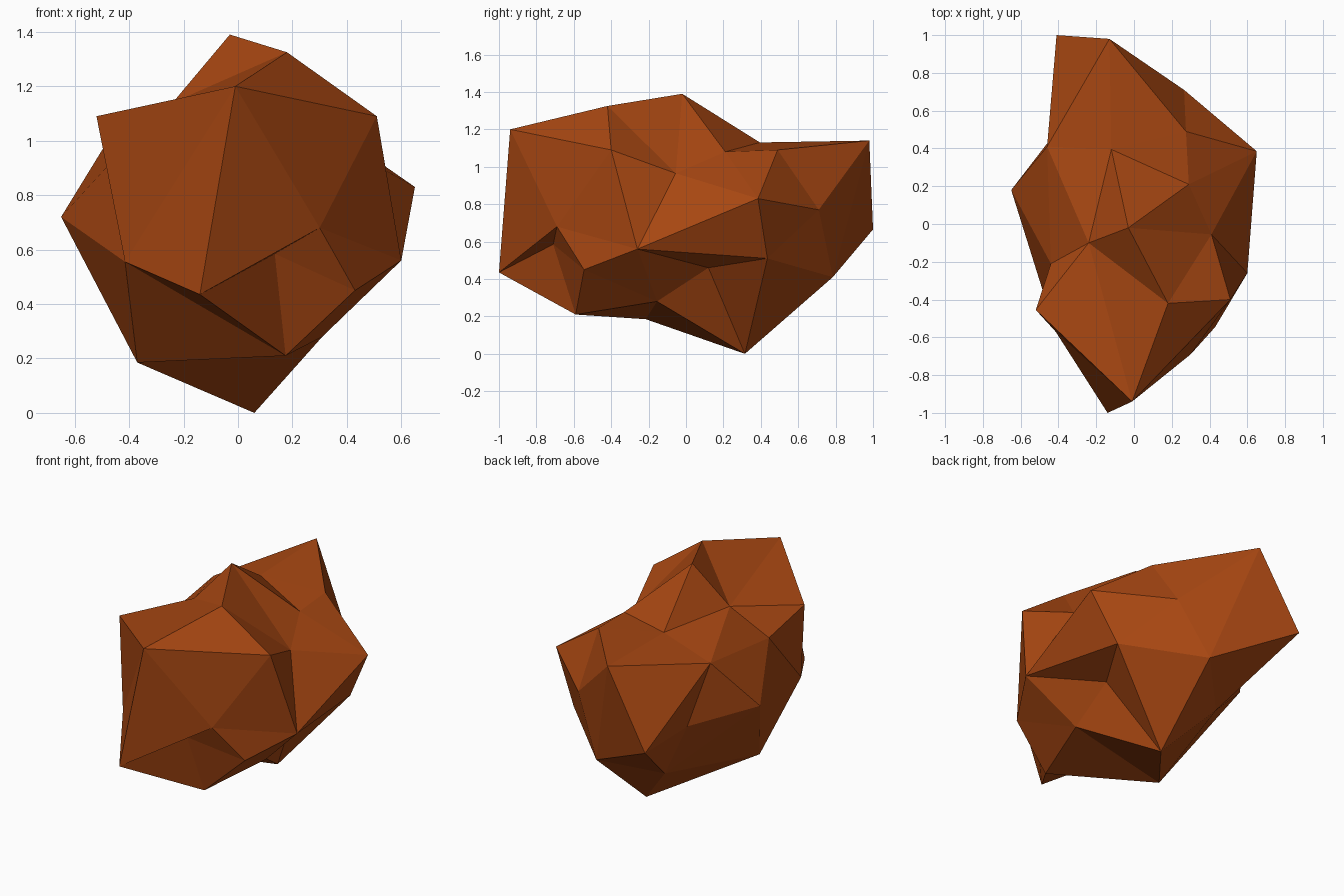
import bpy, bmesh, random
from mathutils import Vector

if "Cube" in bpy.data.objects:
    bpy.data.objects.remove(bpy.data.objects["Cube"])

random.seed(1)

# Rock corners (x, y, z)
CORNERS = [
    (-.03, -.02, 1.39), (.18, -.42, 1.325), (-.01, -.94, 1.20), (-.52, -.455, 1.09),
    (.51, -.40, 1.09), (.65, .385, .83), (-.65, .18, .72), (.30, -.69, .68),
    (.135, -.71, .585), (.60, -.26, .56), (-.415, -.57, .555), (-.14, -1, .435),
    (.43, -.545, .45), (.175, -.59, .21), (-.37, -.215, .185), (.06, .315, 0),
    (.41, -.055, .965), (.29, .21, 1.08), (-.12, .395, 1.13), (-.13, .98, 1.14),
    (-.41, 1, .665), (.275, .49, 1.09), (.265, .71, .77), (.49, .435, .51),
    (.31, .12, .46), (.31, -.155, .28), (.085, .785, .41), (-.46, .41, 1.03),
    (-.24, -.10, 1.14), (-.44, -.21, .95), (-.2, .5, .29), (-.38, .53, .65)]

# Ridges and creases that must run between two corners
RIDGES = [
    (2, 10), (2, 11), (2, 7), (7, 4), (7, 9), (7, 11), (8, 11), (11, 13), (10, 13),
    (13, 14), (6, 10), (10, 29), (3, 10), (27, 29), (27, 28), (6, 29), (18, 28),
    (0, 18), (1, 28), (3, 28), (1, 2), (2, 4), (1, 16), (0, 16), (4, 9), (9, 16),
    (5, 16), (5, 17), (17, 18), (18, 21), (18, 19), (5, 21), (5, 22), (19, 26),
    (23, 26), (15, 23), (15, 24), (9, 24), (9, 23), (5, 9), (9, 25), (13, 25),
    (14, 25), (14, 15), (14, 30), (20, 30), (6, 30), (20, 27), (19, 27), (6, 27),
    (6, 14)]

CENTRE = Vector((0, 0, .7))


def crosses(p, q, r, s):
    """True if the arcs pq and rs cross on the unit sphere."""
    n, m = p.cross(q), r.cross(s)
    return (n.dot(r) * n.dot(s) < -1e-10 and m.dot(p) * m.dot(q) < -1e-10
            and (p + q).dot(r + s) > 0)


def far_corners(e):
    return [v for f in e.link_faces for v in f.verts if v not in e.verts]


# Skin the corner directions over a unit sphere
bm = bmesh.new()
verts = [bm.verts.new((Vector(c) - CENTRE).normalized()) for c in CORNERS]
bmesh.ops.convex_hull(bm, input=verts)

# Turn edges until every ridge is present
for i, j in RIDGES:
    a, b = verts[i], verts[j]
    for _ in range(200):
        if bm.edges.get((a, b)):
            break
        good, spare = [], []
        for e in bm.edges:
            r, s = e.verts
            if {r, s} & {a, b} or not crosses(a.co, b.co, r.co, s.co):
                continue
            far = far_corners(e)
            if len(far) != 2:
                continue
            c, d = far
            if not crosses(c.co, d.co, r.co, s.co):
                continue
            still = not ({c, d} & {a, b}) and crosses(a.co, b.co, c.co, d.co)
            (spare if still else good).append(e)
        if not good + spare:
            break
        bmesh.utils.edge_rotate(random.choice(good or spare), True)

# Push the corners out to the rock's shape
for v, c in zip(verts, CORNERS):
    v.co = c
bmesh.ops.recalc_face_normals(bm, faces=bm.faces[:])
mesh = bpy.data.meshes.new("rock")
bm.to_mesh(mesh)
bm.free()

# Rust brown stone
mat = bpy.data.materials.new("rust brown")
mat.diffuse_color = (.39, .063, .006, 1)
mat.use_nodes = True
mat.node_tree.nodes["Principled BSDF"].inputs["Base Color"].default_value = mat.diffuse_color
mesh.materials.append(mat)
bpy.context.collection.objects.link(bpy.data.objects.new("rock", mesh))
